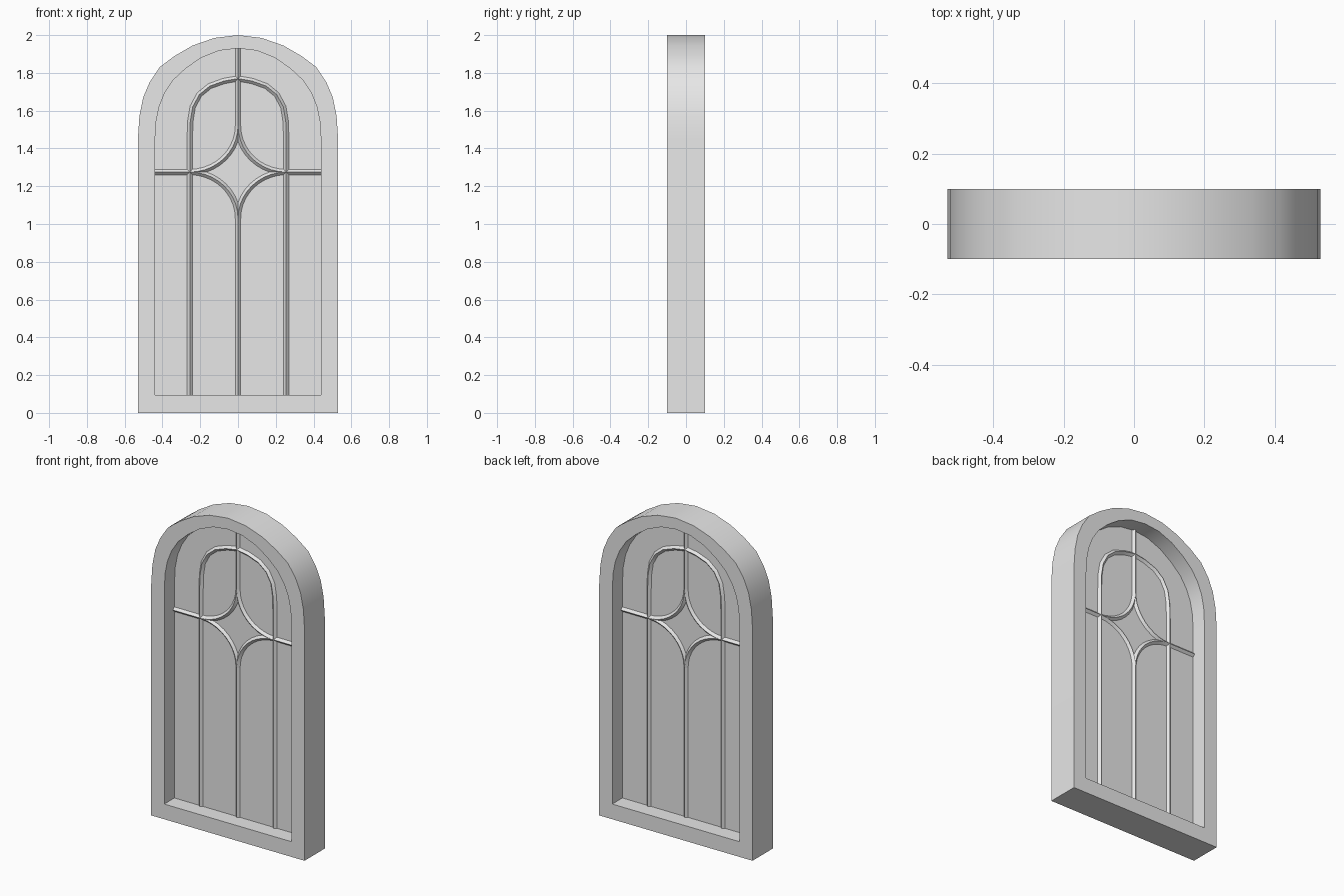
import bpy
import bmesh
import math
from mathutils import Vector

cube = bpy.data.objects.get("Cube")
if cube:
    bpy.data.objects.remove(cube)

grey = bpy.data.materials.new("light_grey")
grey.use_nodes = True
COLOUR = (0.8, 0.8, 0.8, 1)
grey.diffuse_color = COLOUR
grey.node_tree.nodes["Principled BSDF"].inputs["Base Color"].default_value = COLOUR


def finish(name, bm, smooth_angle=None):
    bmesh.ops.recalc_face_normals(bm, faces=bm.faces)
    mesh = bpy.data.meshes.new(name)
    bm.to_mesh(mesh)
    bm.free()
    mesh.materials.append(grey)
    obj = bpy.data.objects.new(name, mesh)
    bpy.context.collection.objects.link(obj)
    if smooth_angle:
        bpy.ops.object.select_all(action='DESELECT')
        obj.select_set(True)
        bpy.context.view_layer.objects.active = obj
        bpy.ops.object.shade_smooth_by_angle(angle=math.radians(smooth_angle))
    return obj


def arch(half, bottom):
    """Open arch path from the left foot over the crown, mirrored from one half."""
    side = [(-half[0][0], bottom)] + [(-x, z) for x, z in half]
    return side + [(-x, z) for x, z in reversed(side[:-1])]


def bar(name, path, r=0.0145):
    """Sweep a diamond section along a path in the XZ plane."""
    bm = bmesh.new()
    pts = [Vector((x, 0, z)) for x, z in path]
    rings = []
    for i, p in enumerate(pts):
        a = (p - pts[max(i - 1, 0)]).normalized()
        b = (pts[min(i + 1, len(pts) - 1)] - p).normalized()
        t = (a + b).normalized()
        side = Vector((-t.z, 0, t.x)) * r
        out = Vector((0, r, 0))
        rings.append([bm.verts.new(p + d) for d in (side, out, -side, -out)])
    for r0, r1 in zip(rings, rings[1:]):
        for k in range(4):
            j = (k + 1) % 4
            bm.faces.new((r0[k], r0[j], r1[j], r1[k]))
    bm.faces.new(rings[0])
    bm.faces.new(rings[-1])
    return finish(name, bm, 30)


# Outlines of the frame and its opening
outer = arch([(0.53, 1.45), (0.522, 1.57), (0.502, 1.67), (0.468, 1.75), (0.415, 1.83),
              (0.335, 1.89), (0.24, 1.945), (0.125, 1.985), (0, 2.0)], 0)
inner = arch([(0.44, 1.43), (0.434, 1.54), (0.418, 1.62), (0.39, 1.69), (0.345, 1.76),
              (0.275, 1.825), (0.195, 1.88), (0.1, 1.918), (0, 1.93)], 0.095)

# Frame: a solid ring between the two outlines
bm = bmesh.new()
loops = [[bm.verts.new((x, y, z)) for x, z in line]
         for line, y in ((outer, -0.1), (outer, 0.1), (inner, 0.1), (inner, -0.1))]
n = len(outer)
for a in range(4):
    la, lb = loops[a], loops[(a + 1) % 4]
    for i in range(n):
        j = (i + 1) % n
        bm.faces.new((la[i], la[j], lb[j], lb[i]))
finish("frame", bm, 30)

# Pane across the middle of the opening
bm = bmesh.new()
bm.faces.new([bm.verts.new((x, 0, z)) for x, z in inner])
finish("pane", bm)

# Arched inner bar
bar("arched_bar", arch([(0.255, 1.45), (0.253, 1.54), (0.24, 1.62), (0.205, 1.685),
                        (0.15, 1.73), (0.075, 1.757), (0, 1.77)], 0.095))

# Straight bars outside the star
MID = 1.275
bar("lower_centre_bar", [(0, 0.095), (0, 1.03)])
bar("upper_centre_bar", [(0, 1.5), (0, 1.93)])
for side, s in (("left", 1), ("right", -1)):
    bar(side + "_cross_bar", [(s * 0.255, MID), (s * 0.44, MID)])

    # Star: four concave quarter arcs
    for level, v in (("upper", 1), ("lower", -1)):
        arc = []
        for i in range(11):
            t = math.pi / 2 * i / 10
            arc.append((s * 0.255 * (1 - math.cos(t)),
                        MID + v * 0.245 * (1 - math.sin(t))))
        bar(level + "_" + side + "_star_bar", arc)
